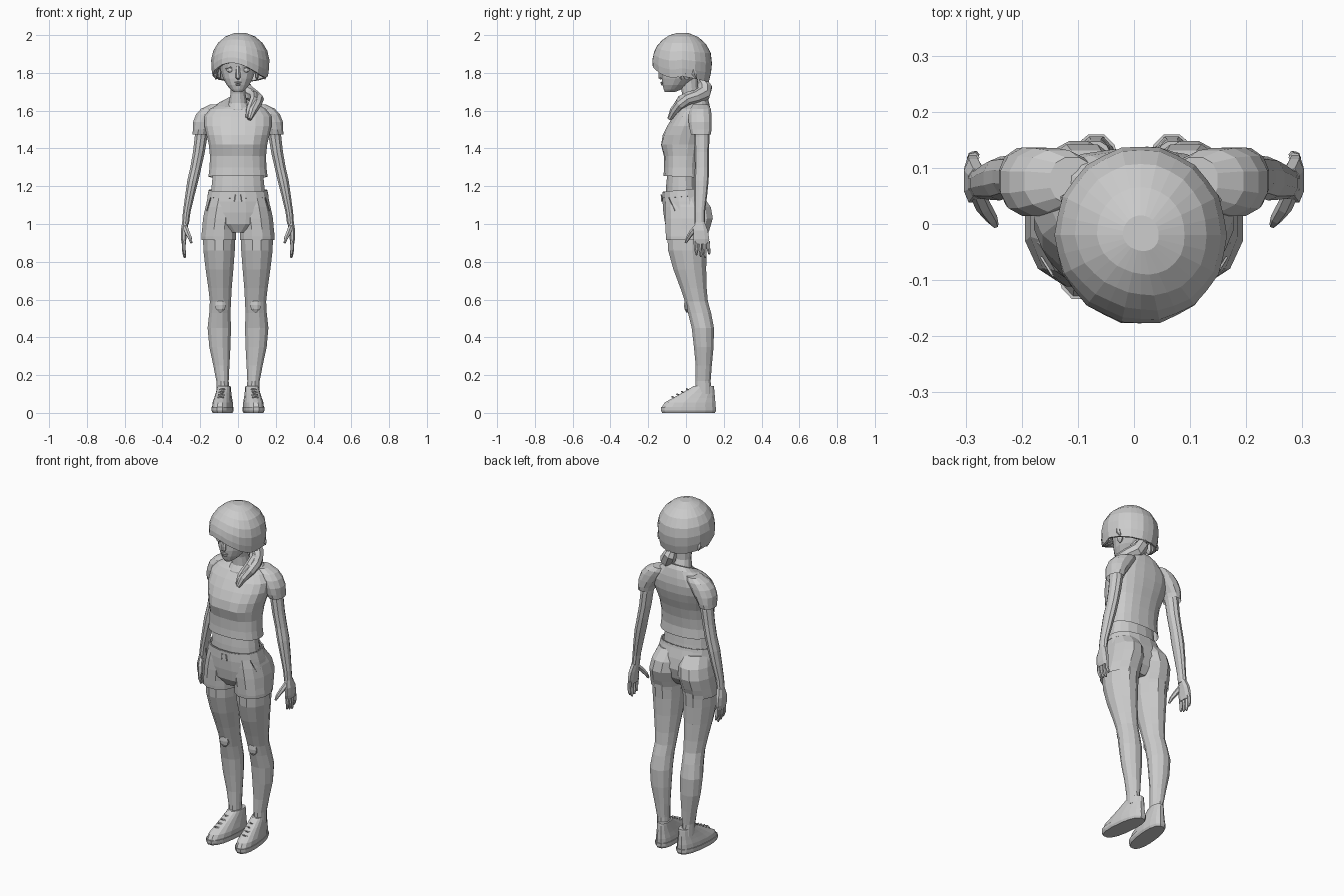
import bpy, math
from mathutils import Vector


def skin(name, rings, caps=(True, True), mirror=False, thick=0):
    """Bridge equal-length vertex rings into one flat-shaded mesh."""
    n = len(rings[0])
    verts = [v for r in rings for v in r]
    faces = []
    for i in range(len(rings) - 1):
        for j in range(n):
            k = (j + 1) % n
            faces.append((i * n + j, i * n + k, (i + 1) * n + k, (i + 1) * n + j))
    if caps[0]:
        faces.append(tuple(reversed(range(n))))
    if caps[1]:
        faces.append(tuple(range(len(verts) - n, len(verts))))
    me = bpy.data.meshes.new(name)
    me.from_pydata(verts, [], faces)
    ob = bpy.data.objects.new(name, me)
    bpy.context.collection.objects.link(ob)
    if mirror:
        ob.modifiers.new("mirror", 'MIRROR').use_clip = False
    if thick:
        s = ob.modifiers.new("thickness", 'SOLIDIFY')
        s.thickness, s.offset = thick, -1
    return ob


def sp(v, p):
    return math.copysign(abs(v) ** p, v)


def stack(name, secs, n=12, p=2.0, shear=0, tilt=None, **kw):
    """Horizontal sections (z, centre x, half width, front y, back y), listed upward."""
    rings = []
    for i, (z, cx, rx, yf, yb) in enumerate(secs):
        ring = []
        for j in range(n):
            a = 2 * math.pi * (j + .5) / n
            dy = (yb - yf) / 2 * sp(math.sin(a), 2 / p)
            y = (yf + yb) / 2 + dy
            t = tilt.get(i, 0) if tilt else 0
            ring.append((cx + rx * sp(math.cos(a), 2 / p) + shear * y, y, z + t * dy))
        rings.append(ring)
    return skin(name, rings, **kw)


def tube(name, pts, n=6, **kw):
    """Round tube through points (x, y, z, radius)."""
    P = [Vector(q[:3]) for q in pts]
    rings = []
    for i, q in enumerate(pts):
        d = (P[min(i + 1, len(P) - 1)] - P[max(i - 1, 0)]).normalized()
        u = d.cross(Vector((.9, .3, .2))).normalized()
        w = d.cross(u)
        rings.append([P[i] + q[3] * (math.cos(6.28319 * j / n) * u + math.sin(6.28319 * j / n) * w)
                      for j in range(n)])
    return skin(name, rings, **kw)


def blob(name, loc, size, mirror=False):
    ux = [(-.95, .3), (-.5, .87), (0, 1), (.5, .87), (.95, .3)]
    return stack(name, [(loc[2] + size[2] * h, loc[0], size[0] * r, loc[1] - size[1] * r,
                         loc[1] + size[1] * r) for h, r in ux], n=8, mirror=mirror)


# Shoes: sole, upper, laces
stack("shoe_sole", [(0, .083, .05, -.128, .155), (.012, .083, .056, -.135, .162),
                    (.03, .083, .056, -.136, .162)], n=16, p=2.4, shear=-.1, mirror=True)
stack("shoe_upper", [(.028, .083, .053, -.132, .158), (.055, .083, .051, -.115, .158),
                     (.08, .083, .045, -.07, .155), (.105, .083, .04, -.025, .153),
                     (.13, .083, .036, .02, .15), (.142, .083, .034, .038, .148)],
      n=16, p=2.3, shear=-.1, mirror=True)
for i in range(4):
    y = -.07 + .026 * i
    z = .082 + .0135 * i
    tube("shoe_lace", [(.068 - .1 * y, y + .004, z, .005), (.083 - .1 * y, y - .004, z + .004, .005),
                       (.1 - .1 * y, y + .004, z, .005)], n=4, mirror=True)

# Legs
stack("leg", [(.1, .08, .034, .05, .135), (.17, .082, .034, .05, .132), (.25, .088, .044, .05, .138),
              (.35, .096, .058, .04, .148), (.45, .099, .064, .028, .15), (.53, .096, .058, .008, .135),
              (.59, .093, .058, -.008, .118), (.66, .095, .064, -.032, .112),
              (.76, .098, .076, -.07, .11), (.86, .1, .086, -.098, .112),
              (.98, .1, .09, -.105, .12)], mirror=True)
blob("kneecap", (.093, .006, .57), (.03, .018, .04), mirror=True)

# Shorts: legs with seat, hips, waistband, front cord
stack("shorts_leg", [(.915, .102, .095, -.108, .112), (.935, .102, .095, -.11, .115),
                     (.97, .1, .093, -.112, .128), (1.03, .093, .095, -.115, .146),
                     (1.09, .085, .09, -.115, .135), (1.15, .075, .08, -.11, .09)],
      p=2.2, caps=(False, True), mirror=True)
stack("shorts_hips", [(.955, 0, .06, -.085, .07), (1.0, 0, .165, -.112, .1), (1.06, 0, .178, -.122, .115),
                      (1.12, 0, .168, -.126, .105), (1.18, 0, .156, -.124, .085)],
      n=16, p=2.3, tilt={4: .08}, caps=(True, False), thick=.006)
stack("shorts_waistband", [(1.145, 0, .165, -.128, .093), (1.178, 0, .158, -.127, .087)],
      n=16, p=2.3, tilt={0: .08, 1: .08}, caps=(False, False), thick=.008)
tube("shorts_pocket_seam", [(.145, -.092, 1.14, .003), (.165, -.06, 1.07, .003)], n=4, mirror=True)
tube("waist_cord", [(.012, -.13, 1.155, .004), (.017, -.129, 1.12, .004)], n=4, mirror=True)

# Bare waist
stack("waist", [(1.12, 0, .15, -.11, .075), (1.2, 0, .142, -.107, .066), (1.27, 0, .135, -.1, .06),
                (1.33, 0, .13, -.095, .06)], n=16, p=2.2)

# Shirt body with soft bust
shirt = stack("shirt_body", [(1.25, 0, .158, -.12, .083), (1.3, 0, .152, -.117, .078),
                             (1.36, 0, .15, -.117, .085), (1.42, 0, .156, -.127, .1),
                             (1.47, 0, .168, -.122, .117), (1.52, 0, .18, -.1, .13),
                             (1.57, 0, .18, -.068, .134), (1.61, 0, .15, -.038, .13),
                             (1.636, 0, .105, -.03, .12), (1.645, 0, .07, -.035, .108)],
              n=20, p=2.4, tilt={0: -.05, 8: .25, 9: .45}, caps=(False, True))
for v in shirt.data.vertices:
    if v.co.y < -.03:
        v.co.y -= .014 * math.exp(-((abs(v.co.x) - .07) / .04) ** 2 - ((v.co.z - 1.42) / .05) ** 2)

# Sleeves and arms
stack("sleeve", [(1.475, .2, .042, .025, .133), (1.5, .195, .045, .018, .137), (1.54, .18, .06, .012, .138),
                 (1.58, .158, .066, .012, .137), (1.61, .135, .062, .02, .133), (1.632, .11, .04, .035, .12)],
      p=2.3, caps=(False, True), mirror=True)
stack("arm", [(1.0, .278, .019, .045, .1), (1.06, .272, .021, .045, .1), (1.15, .255, .026, .043, .112),
              (1.23, .239, .031, .042, .12), (1.3, .223, .031, .047, .122), (1.38, .207, .033, .045, .122),
              (1.46, .196, .035, .043, .124), (1.54, .185, .04, .035, .12)], n=10, mirror=True)

# Hands
stack("palm", [(.895, .286, .012, .042, .122), (.92, .288, .015, .036, .126), (.965, .286, .018, .036, .118),
               (1.01, .278, .018, .048, .1)], n=8, p=2.5, mirror=True)
for i, (y, tip) in enumerate([(.05, .835), (.073, .825), (.096, .82), (.117, .838)]):
    tube("finger", [(.286, y, .91, .011), (.288, y + .002, .87, .01), (.283, y + .006, tip + .01, .008),
                    (.281, y + .006, tip, .004)], mirror=True)
tube("thumb", [(.28, .055, .985, .014), (.268, .03, .955, .014), (.254, .01, .925, .011),
               (.247, -.002, .9, .006)], mirror=True)

# Neck and collar bones
stack("neck", [(1.56, 0, .085, -.05, .11), (1.61, 0, .072, -.043, .1), (1.64, 0, .05, -.022, .088),
               (1.69, 0, .041, -.022, .066), (1.78, 0, .046, -.045, .065)])

# Head and face features
stack("head", [(1.698, 0, .022, -.112, -.06), (1.712, 0, .04, -.119, -.025), (1.735, 0, .06, -.125, .01),
               (1.77, 0, .08, -.129, .05), (1.81, 0, .093, -.129, .085), (1.86, 0, .1, -.137, .09),
               (1.92, 0, .09, -.12, .08)], n=16)
tube("nose", [(0, -.125, 1.835, .009), (0, -.134, 1.795, .013), (0, -.134, 1.776, .014),
              (0, -.127, 1.768, .008)])
blob("upper_lip", (0, -.125, 1.748), (.021, .011, .006))
blob("lower_lip", (0, -.122, 1.738), (.016, .011, .006))
blob("eye", (.042, -.113, 1.815), (.021, .012, .013), mirror=True)
tube("eyelid", [(.02, -.124, 1.82, .003), (.042, -.122, 1.831, .004), (.066, -.106, 1.823, .003)],
     n=4, mirror=True)
blob("ear", (.1, .005, 1.795), (.012, .022, .033), mirror=True)

# Hair cap with a slanted fringe and lightly ridged strands
rings = []
N = 28
for t in (.12, .3, .48, .64, .78, .9, 1):
    ring = []
    for j in range(N):
        a = 2 * math.pi * j / N
        c, s = math.cos(a), math.sin(a)
        low = 1.785 + (.06 * c * c - .045 * s * c if c > 0 else .03 * c)
        z = 2.0 - (2.0 - low) * t ** 2
        u = (z - 1.86) / .14
        r = math.sqrt(1 - u * u) if u > 0 else 1 - .2 * u * u
        r *= 1 + (.012 if j % 2 else -.012) * t
        ring.append((.012 + .139 * r * s, -.02 - .145 * r * c, z))
    rings.append(ring[::-1])
rings.reverse()
skin("hair_cap", rings, caps=(False, True), thick=.014)

# Parting, side tufts, hair tie and ponytail over the shoulder
tube("fringe_edge", [(-.04, -.01, 1.987, .01), (-.065, -.075, 1.962, .012), (-.045, -.135, 1.91, .013),
                     (.01, -.16, 1.865, .013), (.075, -.142, 1.83, .012), (.125, -.09, 1.805, .005)])
for sx, x0 in ((-1, .112), (1, .136)):
    for y0, drop in ((-.045, 1.765), (-.01, 1.775), (.035, 1.77)):
        tube("side_tuft", [(sx * x0, y0, 1.83, .014), (sx * (x0 + .008), y0 + .008, 1.795, .013),
                           (sx * (x0 + .006), y0 + .02, drop, .003)], n=5)
tube("hair_tie", [(.022, .085, 1.765, .03), (.027, .097, 1.742, .03)], n=8)
tube("ponytail", [(.025, .09, 1.755, .026), (.032, .102, 1.725, .038), (.055, .092, 1.69, .042),
                  (.09, .05, 1.672, .034), (.108, .008, 1.66, .03), (.098, -.03, 1.635, .028),
                  (.075, -.062, 1.6, .024), (.06, -.088, 1.555, .012)], n=8)
tube("ponytail_lock", [(.05, .075, 1.69, .02), (.085, .025, 1.68, .026), (.085, -.025, 1.66, .022),
                       (.06, -.06, 1.61, .018), (.045, -.08, 1.565, .006)])
